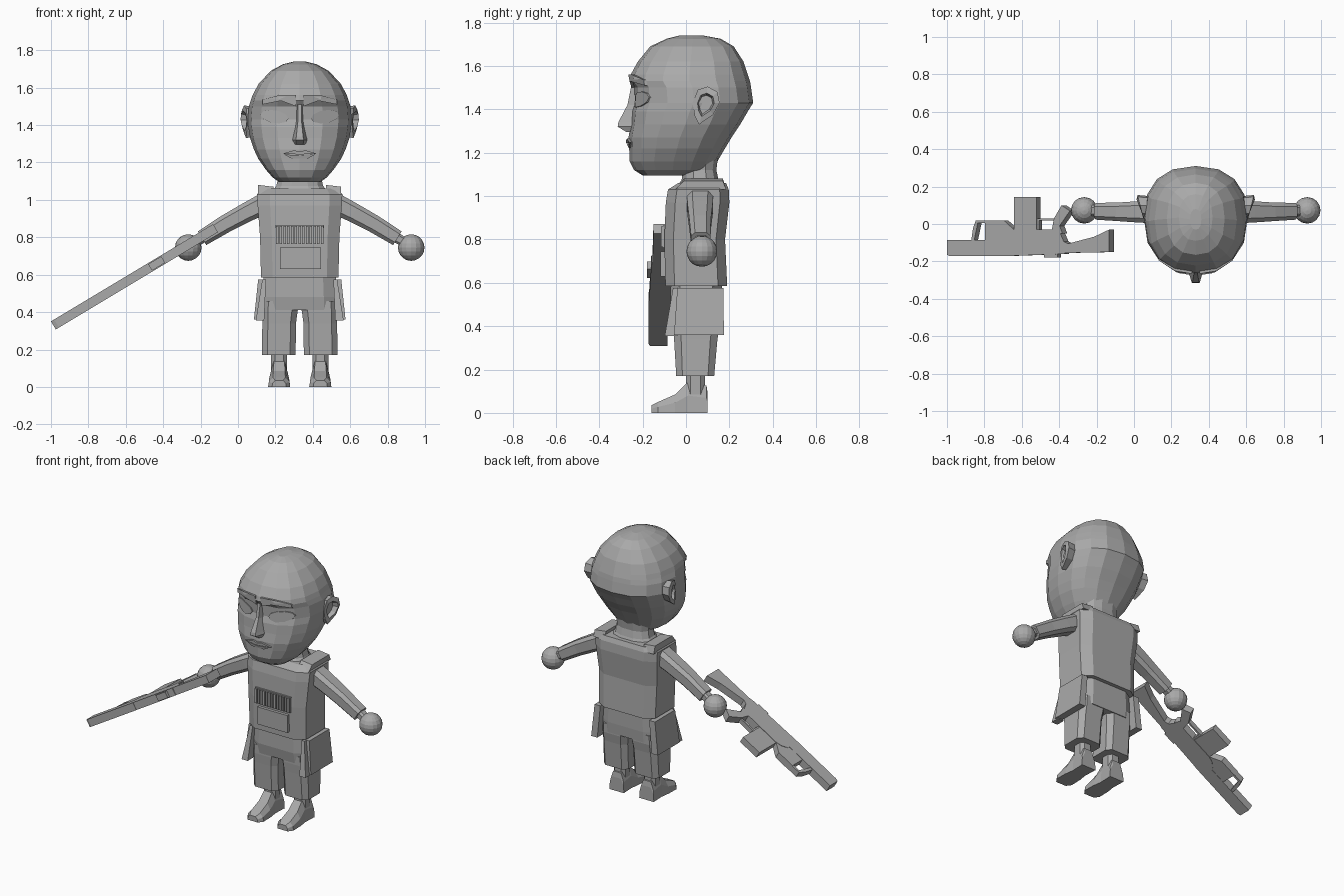
import bpy, bmesh, math
from mathutils import Vector
from mathutils.bvhtree import BVHTree

if "Cube" in bpy.data.objects:
    bpy.data.objects.remove(bpy.data.objects["Cube"])

CX = 0.33  # body centre line
GREY = bpy.data.materials.new("plain_grey")
GREY.diffuse_color = (0.4, 0.4, 0.4, 1)
GREY.use_nodes = True
GREY.node_tree.nodes["Principled BSDF"].inputs["Base Color"].default_value = GREY.diffuse_color


def finish(name, bm):
    bmesh.ops.recalc_face_normals(bm, faces=bm.faces)
    me = bpy.data.meshes.new(name)
    bm.to_mesh(me)
    bm.free()
    me.materials.append(GREY)
    ob = bpy.data.objects.new(name, me)
    bpy.context.collection.objects.link(ob)
    return ob


def loft(name, rings):
    """Skin a stack of equal-length point rings and cap both ends."""
    bm = bmesh.new()
    vs = [[bm.verts.new(p) for p in r] for r in rings]
    n = len(rings[0])
    for a, b in zip(vs, vs[1:]):
        for i in range(n):
            bm.faces.new((a[i], a[(i + 1) % n], b[(i + 1) % n], b[i]))
    bm.faces.new(vs[0])
    bm.faces.new(vs[-1])
    return finish(name, bm)


def box(name, x0, x1, y0, y1, z0, z1):
    return loft(name, [[(x0, y0, z), (x1, y0, z), (x1, y1, z), (x0, y1, z)] for z in (z0, z1)])


def power(v, p):
    return math.copysign(abs(v) ** p, v)


def ring(cx, z, yf, yb, hw, n=8, p=0.5, half=True):
    """Horizontal superellipse ring between yf and yb."""
    off = math.pi / n if half else 0
    k = math.cos(off) ** p
    return [(cx + hw * power(math.cos(2 * math.pi * i / n + off), p) / k,
             (yf + yb) / 2 + (yb - yf) / 2 * power(math.sin(2 * math.pi * i / n + off), p) / k, z)
            for i in range(n)]


# Head
HEAD = [(1.095, -.20, .0, .11), (1.12, -.24, .12, .145), (1.16, -.26, .145, .18),
        (1.22, -.262, .18, .222), (1.27, -.265, .21, .245), (1.33, -.255, .25, .265),
        (1.39, -.25, .285, .275), (1.43, -.237, .31, .278), (1.50, -.24, .30, .272),
        (1.53, -.262, .295, .262), (1.56, -.255, .285, .252), (1.62, -.222, .265, .22),
        (1.69, -.165, .22, .155), (1.725, -.09, .16, .09), (1.74, -.03, .08, .03)]
head = loft("head", [ring(CX, *r, n=16, p=.85, half=False) for r in HEAD])
hb = bmesh.new()
hb.from_mesh(head.data)
tree = BVHTree.FromBMesh(hb)
hb.free()


def face_plate(name, pts, lift):
    """Outline (x offset, z) draped on the front of the head."""
    front, back = [], []
    for x, z in pts:
        y = tree.ray_cast(Vector((CX + x, -1, z)), Vector((0, 1, 0)))[0].y
        front.append((CX + x, y - lift, z))
        back.append((CX + x, y + .01, z))
    loft(name, [back, front])


for s, side in ((-1, "left"), (1, "right")):
    # Eyes and brows
    eye = [(s * (.135 + .075 * math.cos(a)), 1.445 + .035 * math.sin(a) + .01 * math.cos(a))
           for a in [i * math.pi / 5 for i in range(10)]]
    face_plate(side + "_eye", eye, .008)
    face_plate(side + "_brow", [(s * x, z) for x, z in
               ((.02, 1.50), (.02, 1.56), (.11, 1.56), (.2, 1.535), (.2, 1.51), (.1, 1.53))], .014)

    # Ears: outer rim with a sunken middle
    outline = [(.03, 1.43), (.055, 1.49), (.10, 1.505), (.145, 1.48), (.155, 1.43),
               (.125, 1.375), (.06, 1.33), (.04, 1.37)]
    def ear_ring(off, k, tilt):
        return [(CX + s * (off + tilt * (y - .09)), .09 + (y - .09) * k, 1.425 + (z - 1.425) * k)
                for y, z in outline]
    loft(side + "_ear", [ear_ring(.24, .9, 0), ear_ring(.295, 1, .25),
                         ear_ring(.30, .62, .25), ear_ring(.275, .5, .1)])

# Nose and lips
loft("nose", [[(CX - w, -.21, z), (CX - w * .4, y, z), (CX + w * .4, y, z), (CX + w, -.21, z)]
              for z, y, w in ((1.51, -.252, .022), (1.42, -.27, .025), (1.34, -.312, .045),
                              (1.32, -.315, .052), (1.295, -.275, .045))])
face_plate("upper_lip", [(-.095, 1.247), (-.03, 1.265), (0, 1.258), (.03, 1.265), (.095, 1.247), (0, 1.243)], .012)
face_plate("lower_lip", [(-.085, 1.243), (0, 1.238), (.085, 1.243), (.045, 1.222), (-.045, 1.222)], .009)

# Neck and vest
loft("neck", [ring(CX, *r, n=12, p=.8) for r in
              ((1.03, -.05, .17, .16), (1.075, -.02, .15, .125), (1.12, -.015, .14, .115), (1.2, -.02, .15, .12))])
loft("vest", [ring(CX, *r, p=.4) for r in
              ((.585, -.095, .19, .207), (.80, -.10, .18, .212), (.97, -.093, .2, .225),
               (1.03, -.083, .197, .228), (1.06, -.035, .185, .205))])
for s, side in ((-1, "left"), (1, "right")):
    x0, x1 = sorted((CX + s * .14, CX + s * .222))
    loft(side + "_shoulder_strap", [[(x0, -.05, z), (x1, -.05, z), (x1, .185, z), (x0, .185, z)]
                                    if z < 1.05 else
                                    [(x0, -.01, z), (x1, -.01, z - .01), (x1, .17, z - .01), (x0, .17, z)]
                                    for z in (1.03, 1.08)])

# Chest pouches
box("ribbed_pouch", .20, .46, -.106, -.08, .76, .865)
for i in range(13):
    x = .203 + i * .02
    box("pouch_rib", x, x + .013, -.116, -.09, .765, .86)
box("lower_pouch", .225, .445, -.118, -.08, .63, .745)

# Shorts: hips first, legs in the loop below
loft("shorts_hips", [ring(CX, *r, p=.5) for r in
                     ((.41, -.06, .16, .2), (.48, -.072, .165, .2), (.6, -.07, .165, .193))])

for s, side in ((-1, "left"), (1, "right")):
    # Shorts leg, with inner side slanting to the crotch
    loft(side + "_shorts_leg", [ring(CX + s * c, z, yf, yb, w, p=.45) for z, yf, yb, c, w in
         ((.17, -.045, .13, .112, .09), (.34, -.055, .145, .11, .09), (.40, -.06, .155, .106, .094), (.46, -.06, .155, .1, .1))])

    # Hip pouch hanging outwards
    def hip(z, a, b, y0, y1):
        return [(CX + s * a, y0, z), (CX + s * b, y0, z), (CX + s * b, y1, z), (CX + s * a, y1, z)]
    loft(side + "_hip_pouch", [hip(.36, .2, .245, -.055, .175), hip(.575, .18, .222, -.04, .172)])
    loft(side + "_thigh_flap", [hip(.355, .19, .235, -.098, -.04), hip(.575, .18, .2, -.06, -.03)])

    # Ankle and boot
    fx = CX + s * .11
    loft(side + "_ankle", [ring(fx, z, .0, .088, .043, p=.7) for z in (.08, .22)])
    rows = [(.10, .0, .09, .05), (.095, .0, .125, .048), (.01, .0, .145, .045), (-.05, .0, .085, .053),
            (-.13, .0, .05, .055), (-.16, .0, .035, .035)]
    loft(side + "_boot", [[(fx - w * 1.08, y, z0), (fx - w, y, z1 * .55), (fx - w * .6, y, z1),
                           (fx + w * .6, y, z1), (fx + w, y, z1 * .55), (fx + w * 1.08, y, z0)]
                          for y, z0, z1, w in rows])

    # Sleeve and wrist, sloping down to a ball hand
    def arm(x, y, z, h, w):
        r = []
        for i in range(8):
            a = math.pi * (i + .5) / 4
            u, v = power(math.cos(a), .6) * h, power(math.sin(a), .6) * w
            r.append((CX + s * (x + .53 * u), y + v, z + .85 * u))
        return r
    loft(side + "_sleeve", [arm(.18, .065, .985, .06, .065), arm(.29, .065, .93, .054, .06),
                            arm(.40, .065, .87, .05, .052), arm(.522, .068, .795, .045, .047)])
    loft(side + "_wrist", [arm(.50, .07, .81, .03, .032), arm(.57, .072, .765, .026, .03)])
    bm = bmesh.new()
    bmesh.ops.create_uvsphere(bm, u_segments=16, v_segments=10, radius=.071)
    bmesh.ops.translate(bm, verts=bm.verts, vec=(CX + s * .596, .073, .745))
    finish(side + "_hand", bm)


# Rifle: flat outlines drawn in plan view, leaning with the arm
def gun(name, pts, half=.025):
    loft(name, [[(x - .515 * t, y, .33 + .6 * (x + .985) + .857 * t) for x, y in pts]
                for t in (-half, half)])


gun("rifle_barrel", [(-.987, -.165), (-.97, -.172), (-.64, -.172), (-.64, -.085), (-.987, -.085)])
gun("rifle_receiver", [(-.69, -.172), (-.36, -.16), (-.36, -.1), (-.39, -.03), (-.63, -.03), (-.66, -.04), (-.69, -.07)])
gun("rifle_foregrip", [(-.785, -.09), (-.6, -.09), (-.63, -.03), (-.685, .02), (-.785, .02)], .023)
gun("rifle_front_loop", [(-.86, -.09), (-.845, -.09), (-.825, .005), (-.78, .005), (-.78, .02), (-.835, .02), (-.85, -.02)], .02)
gun("rifle_magazine", [(-.63, -.05), (-.51, -.05), (-.51, .145), (-.63, .145)], .022)
gun("rifle_trigger_guard", [(-.52, -.04), (-.50, -.04), (-.50, .018), (-.41, .018), (-.41, .03), (-.52, .03)], .015)
gun("rifle_grip", [(-.43, -.05), (-.37, -.05), (-.385, -.01), (-.33, .07), (-.375, .1), (-.415, .03)])
gun("rifle_stock", [(-.39, -.16), (-.36, -.155), (-.12, -.15), (-.12, -.03), (-.2, -.068), (-.34, -.105), (-.39, -.08)])
gun("rifle_sight", [(-.47, -.18), (-.40, -.18), (-.40, -.15), (-.47, -.15)], .02)
